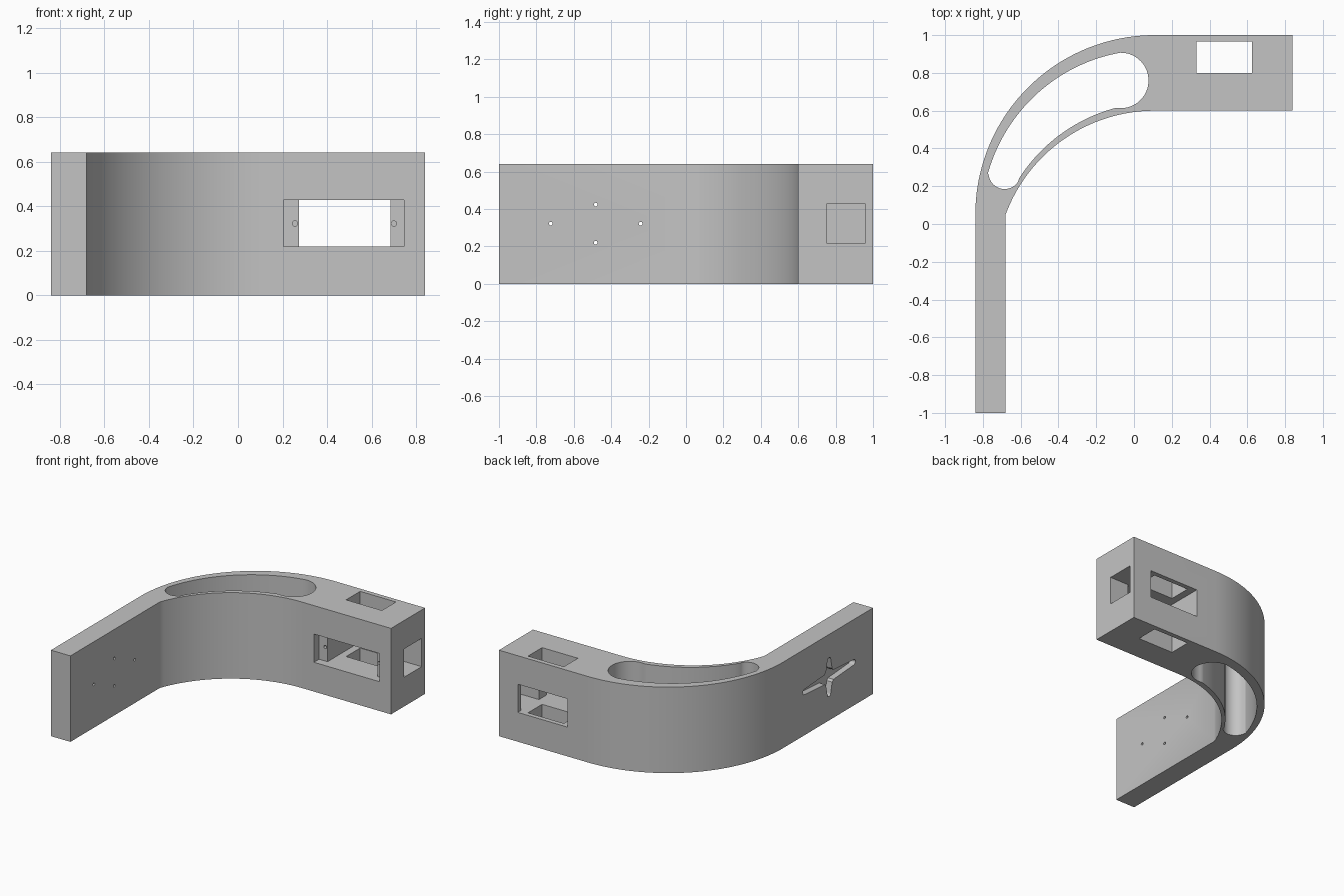
import bpy, bmesh
from math import cos, sin, radians, sqrt, asin, degrees

cube = bpy.data.objects.get("Cube")
if cube:
    bpy.data.objects.remove(cube, do_unlink=True)

HEIGHT = 0.64

grey = bpy.data.materials.new("plain grey")
grey.use_nodes = True
GREY = (0.55, 0.55, 0.55, 1)
grey.diffuse_color = GREY
grey.node_tree.nodes["Principled BSDF"].inputs["Base Color"].default_value = GREY


def arc(cx, cy, r0, r1, a0, a1, n):
    """Arc points whose radius runs evenly from r0 to r1."""
    pts = []
    for i in range(n + 1):
        t = i / n
        r, a = r0 + (r1 - r0) * t, radians(a0 + (a1 - a0) * t)
        pts.append((cx + r * cos(a), cy + r * sin(a)))
    return pts


def prism(name, pts, lo, hi, axis):
    """Closed 2D outline extruded along one axis."""
    place = {"x": lambda a, b, h: (h, a, b),
             "y": lambda a, b, h: (a, h, b),
             "z": lambda a, b, h: (a, b, h)}[axis]
    bm = bmesh.new()
    low = [bm.verts.new(place(a, b, lo)) for a, b in pts]
    high = [bm.verts.new(place(a, b, hi)) for a, b in pts]
    bm.faces.new(low)
    bm.faces.new(high)
    n = len(pts)
    for i in range(n):
        j = (i + 1) % n
        bm.faces.new((low[i], low[j], high[j], high[i]))
    bmesh.ops.recalc_face_normals(bm, faces=bm.faces[:])
    mesh = bpy.data.meshes.new(name)
    bm.to_mesh(mesh)
    bm.free()
    mesh.materials.append(grey)
    ob = bpy.data.objects.new(name, mesh)
    bpy.context.collection.objects.link(ob)
    return ob


def circle(a, b, r, n=16):
    return arc(a, b, r, r, 0, 360, n)[:-1]


def cut(target, cutter):
    cutter.hide_render = True
    mod = target.modifiers.new("cut", "BOOLEAN")
    mod.operation = "DIFFERENCE"
    mod.solver = "EXACT"
    mod.object = cutter
    bpy.context.view_layer.objects.active = target
    bpy.ops.object.modifier_apply(modifier=mod.name)
    bpy.data.objects.remove(cutter, do_unlink=True)


# Curved arm: straight leg, bend and square housing in one outline
outline = arc(0.11, 0.05, 0.95, 0.95, 180, 90, 40)
outline += [(0.84, 1), (0.84, 0.6)]
outline += arc(0.11, -0.242, 0.842, 0.842, 90, 159.7, 32)
outline += [(-0.68, -1), (-0.84, -1)]
bracket = prism("bracket_arm", outline, 0, HEIGHT, "z")

# Lightening slot through the bend
slot = arc(0.11, 0.05, 0.91, 0.876, 166, 102, 28)
slot += arc(-0.07, 0.76, 0.147, 0.147, 80, -100, 24)
slot += arc(0.11, -0.242, 0.881, 0.866, 104.5, 146, 20)
slot += arc(-0.685, 0.27, 0.085, 0.085, -35, -170, 16)
cut(bracket, prism("slot_cutter", slot, -0.1, HEIGHT + 0.1, "z"))

# Stepped pocket through the housing, open to the front, back and end
pocket = [(0.205, 0.5), (0.745, 0.5), (0.745, 0.66), (0.685, 0.66),
          (0.685, 0.75), (0.95, 0.75), (0.95, 0.96), (0.685, 0.96),
          (0.685, 1.1), (0.275, 1.1), (0.275, 0.66), (0.205, 0.66)]
cut(bracket, prism("pocket_cutter", pocket, 0.218, 0.428, "z"))

# Vertical window through the housing
window = [(0.33, 0.8), (0.625, 0.8), (0.625, 0.965), (0.33, 0.965)]
cut(bracket, prism("window_cutter", window, -0.1, HEIGHT + 0.1, "z"))

# Screw holes in the pocket ledges
for x in (0.256, 0.7):
    cut(bracket, prism("screw_cutter", circle(x, 0.322, 0.012), 0.63, 0.8, "y"))

# Cross-shaped recess on the outside of the leg
CY, CZ, HUB, ROOT, TIP = -0.483, 0.322, 0.062, 0.036, 0.02
LONG, SHORT = 0.31, 0.145
lean = degrees(asin(ROOT / HUB))
cross = []
for k in range(4):
    turn = radians(90 * k)
    reach = (LONG, SHORT)[k % 2] - TIP
    lobe = [(sqrt(HUB**2 - ROOT**2), -ROOT)]
    lobe += arc(reach, 0, TIP, TIP, -90, 90, 8)
    lobe += arc(0, 0, HUB, HUB, lean, 90 - lean, 4)[:-1]
    cross += [(CY + a * cos(turn) - b * sin(turn),
               CZ + a * sin(turn) + b * cos(turn)) for a, b in lobe]
cut(bracket, prism("cross_cutter", cross, -0.9, -0.795, "x"))

# Four small holes through the leg
for dy, dz in ((0.24, 0), (-0.24, 0), (0, 0.102), (0, -0.102)):
    hole = circle(CY + dy, CZ + dz, 0.01)
    cut(bracket, prism("hole_cutter", hole, -0.9, -0.6, "x"))

# Smooth the curves, keep the edges sharp
bpy.ops.object.select_all(action="DESELECT")
bracket.select_set(True)
bpy.context.view_layer.objects.active = bracket
bpy.ops.object.shade_smooth_by_angle(angle=radians(25))
